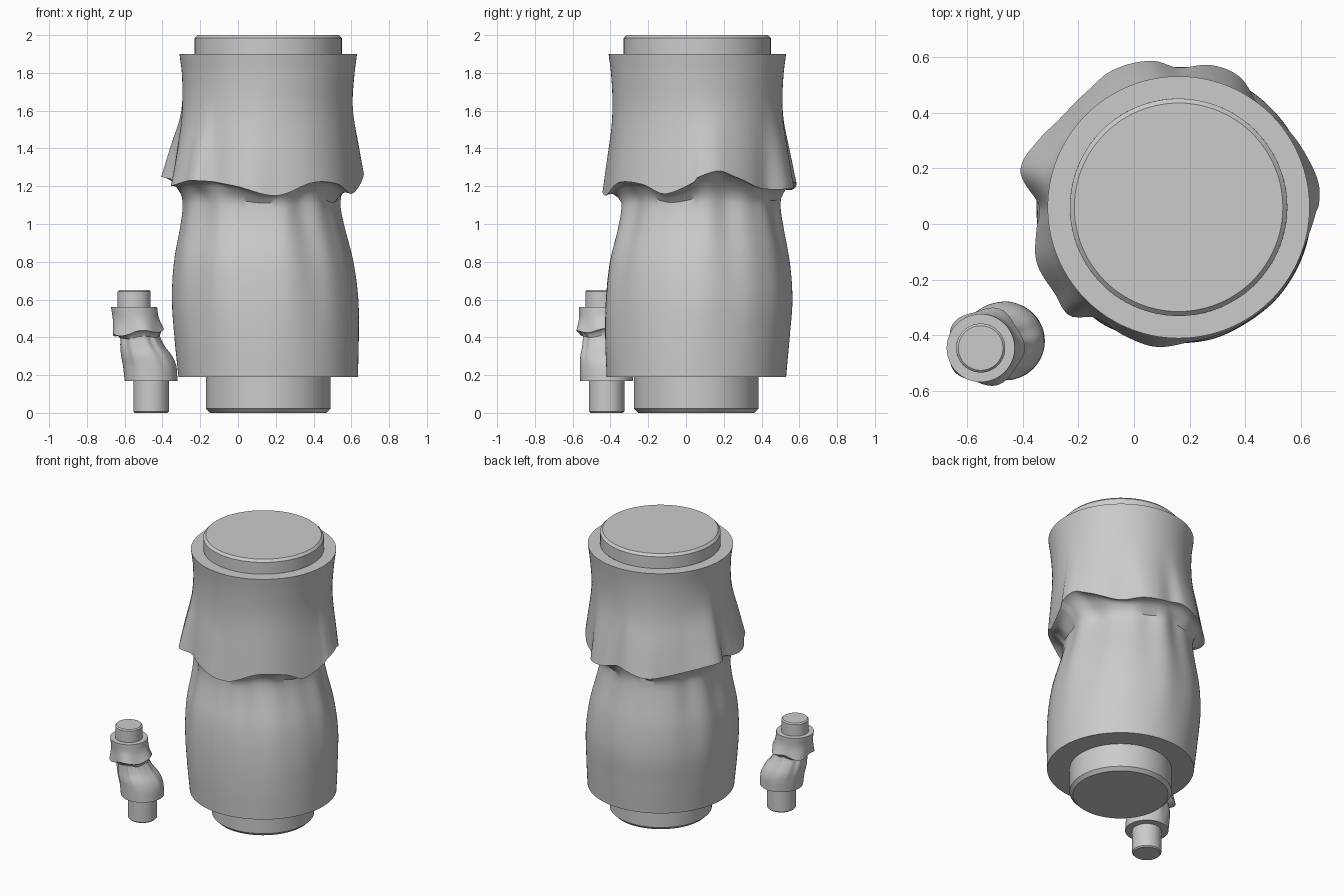
import bpy, bmesh, math
from mathutils import Vector

cube = bpy.data.objects.get("Cube")
if cube:
    bpy.data.objects.remove(cube, do_unlink=True)

grey = bpy.data.materials.new("plain grey")
grey.use_nodes = True
COLOUR = (0.6, 0.6, 0.6, 1)
grey.diffuse_color = COLOUR
grey.node_tree.nodes["Principled BSDF"].inputs["Base Color"].default_value = COLOUR


def spline(points, t, column):
    """Smooth interpolation through rows keyed by their first value."""
    t = min(max(t, points[0][0]), points[-1][0])
    i = 0
    while i < len(points) - 2 and t > points[i + 1][0]:
        i += 1

    def slope(k):
        a, b = points[max(k - 1, 0)], points[min(k + 1, len(points) - 1)]
        return (b[column] - a[column]) / (b[0] - a[0])

    p, q = points[i], points[i + 1]
    h = q[0] - p[0]
    s = (t - p[0]) / h
    s2, s3 = s * s, s * s * s
    return ((2 * s3 - 3 * s2 + 1) * p[column] + (s3 - 2 * s2 + s) * h * slope(i)
            + (3 * s2 - 2 * s3) * q[column] + (s3 - s2) * h * slope(i + 1))


def periodic(points):
    first, last = points[0], points[-1]
    return [(last[0] - 360, last[1])] + points + [(first[0] + 360, first[1])]


def loft(name, rings, cap_top=False, cap_bottom=False):
    """Skin a stack of rings, listed from top to bottom."""
    bm = bmesh.new()
    loops = [[bm.verts.new(p) for p in ring] for ring in rings]
    n = len(loops[0])
    for a, b in zip(loops, loops[1:]):
        for i in range(n):
            j = (i + 1) % n
            bm.faces.new((a[i], b[i], b[j], a[j]))
    if cap_top:
        bm.faces.new(loops[0])
    if cap_bottom:
        bm.faces.new(loops[-1][::-1])
    mesh = bpy.data.meshes.new(name)
    bm.to_mesh(mesh)
    bm.free()
    mesh.materials.append(grey)
    obj = bpy.data.objects.new(name, mesh)
    bpy.context.collection.objects.link(obj)
    bpy.ops.object.select_all(action="DESELECT")
    obj.select_set(True)
    bpy.context.view_layer.objects.active = obj
    bpy.ops.object.shade_smooth_by_angle(angle=math.radians(35))


def point(cx, cy, r, degrees, z):
    a = math.radians(degrees)
    return Vector((cx + r * math.cos(a), cy + r * math.sin(a), z))


def peg(name, cx, cy, r, low, high, bevel, top):
    outline = [(r, low), (r, high)][::-1]
    if top:
        outline = [(r - bevel, high), (r, high - bevel), (r, low)]
    else:
        outline = [(r, high), (r, low + bevel), (r - bevel, low)]
    rings = [[point(cx, cy, rr, i * 3.75, z) for i in range(96)] for rr, z in outline]
    loft(name, rings, cap_top=top, cap_bottom=not top)


def sleeve(name, upper, hem_r, hem_z, flare, lower, neck_z, fold, peg_top, peg_bottom):
    """Two-tier draped cover: flared upper tier, wavy hem, folded lower tier.
    upper and lower rows hold z, centre x, centre y, radius."""
    n, top, bottom = 180, upper[-1][0], lower[0][0]
    angles = [i * 360 / n for i in range(n)]

    def upper_point(a, u):
        z = top + (hem_z(a) - top) * u
        cx, cy, r = (spline(upper, z, c) for c in (1, 2, 3))
        r += (hem_r(a) - upper[0][3]) * spline(flare, u, 1)
        return point(cx, cy, r, a, z)

    def lower_point(a, u):
        start = neck_z(a)
        z = start + (bottom - start) * u
        cx, cy, r = (spline(lower, z, c) for c in (1, 2, 3))
        t = math.radians(a)
        wave = math.sin(9 * t + 1) + 0.6 * math.sin(14 * t) + 0.5 * math.sin(5 * t + 2)
        return point(cx, cy, r + fold * wave * (1 - u) ** 1.3, a, z)

    rings = [[point(*upper[-1][1:3], peg_top, a, top) for a in angles]]
    rings += [[upper_point(a, k / 24) for a in angles] for k in range(25)]
    # underside of the hem tucks in and down to the neck
    for k in range(1, 5):
        s = k / 5
        ring = []
        for a in angles:
            p = upper_point(a, 1).lerp(lower_point(a, 0), s)
            p.z += 0.06 * upper[0][3] * math.sin(math.pi * s)
            ring.append(p)
        rings.append(ring)
    rings += [[lower_point(a, k / 28) for a in angles] for k in range(29)]
    rings.append([point(*lower[0][1:3], peg_bottom, a, bottom) for a in angles])
    loft(name, rings)


# Large piece: hem radius and hem height by angle
HEM_R = periodic([(7, .51), (22, .495), (37, .48), (52, .467), (65, .517), (77, .523),
                  (90, .50), (100, .533), (117, .545), (127, .53), (143, .53), (154, .555),
                  (167, .58), (179, .50), (189, .515), (201, .545), (215, .54), (225, .55),
                  (233, .495), (248, .50), (261, .507), (275, .485), (310, .475), (345, .475)])
HEM_Z = periodic([(11, 1.28), (24, 1.25), (45, 1.19), (75, 1.19), (95, 1.22), (115, 1.18),
                  (140, 1.21), (167, 1.25), (195, 1.2), (223, 1.23), (250, 1.2), (275, 1.15),
                  (300, 1.22), (322, 1.21), (340, 1.16)])


def big_hem_z(a):
    return spline(HEM_Z, a, 1)


sleeve("large_sleeve",
       [(1.15, .16, .06, .44), (1.6, .155, .06, .445), (1.8, .16, .06, .457), (1.9, .16, .06, .47)],
       lambda a: spline(HEM_R, a, 1), big_hem_z,
       [(0, 0), (.3, .03), (.5, .18), (.75, .6), (1, 1)],
       [(.19, .16, .055, .475), (.4, .15, .06, .488), (.6, .14, .068, .493), (.8, .13, .07, .474),
        (1.0, .12, .075, .43), (1.1, .115, .075, .415), (1.2, .115, .075, .425)],
       lambda a: 1.13 + 0.4 * (big_hem_z(a) - 1.2), .008, .39, .33)
peg("large_top_peg", .16, .06, .39, 1.9, 2.0, .016, True)
peg("large_bottom_peg", .16, .055, .33, 0, .19, .022, False)


# Small piece: bent to one side
def small_hem_z(a):
    t = math.radians(a)
    return .425 + .01 * math.sin(4 * t + 1) + .012 * math.cos(t)


sleeve("small_sleeve",
       [(.42, -.53, -.44, .125), (.48, -.54, -.443, .12), (.56, -.55, -.445, .122)],
       lambda a: .138 + .007 * math.cos(math.radians(5 * a)), small_hem_z,
       [(0, 0), (.4, .1), (.75, .6), (1, 1)],
       [(.17, -.46, -.42, .14), (.25, -.469, -.42, .141), (.3, -.485, -.425, .135),
        (.35, -.507, -.432, .118), (.4, -.52, -.44, .104), (.44, -.525, -.44, .104)],
       lambda a: .4 + .5 * (small_hem_z(a) - .425), .003, .088, .094)
peg("small_top_peg", -.55, -.445, .088, .56, .65, .008, True)
peg("small_bottom_peg", -.46, -.42, .094, 0, .17, .008, False)
